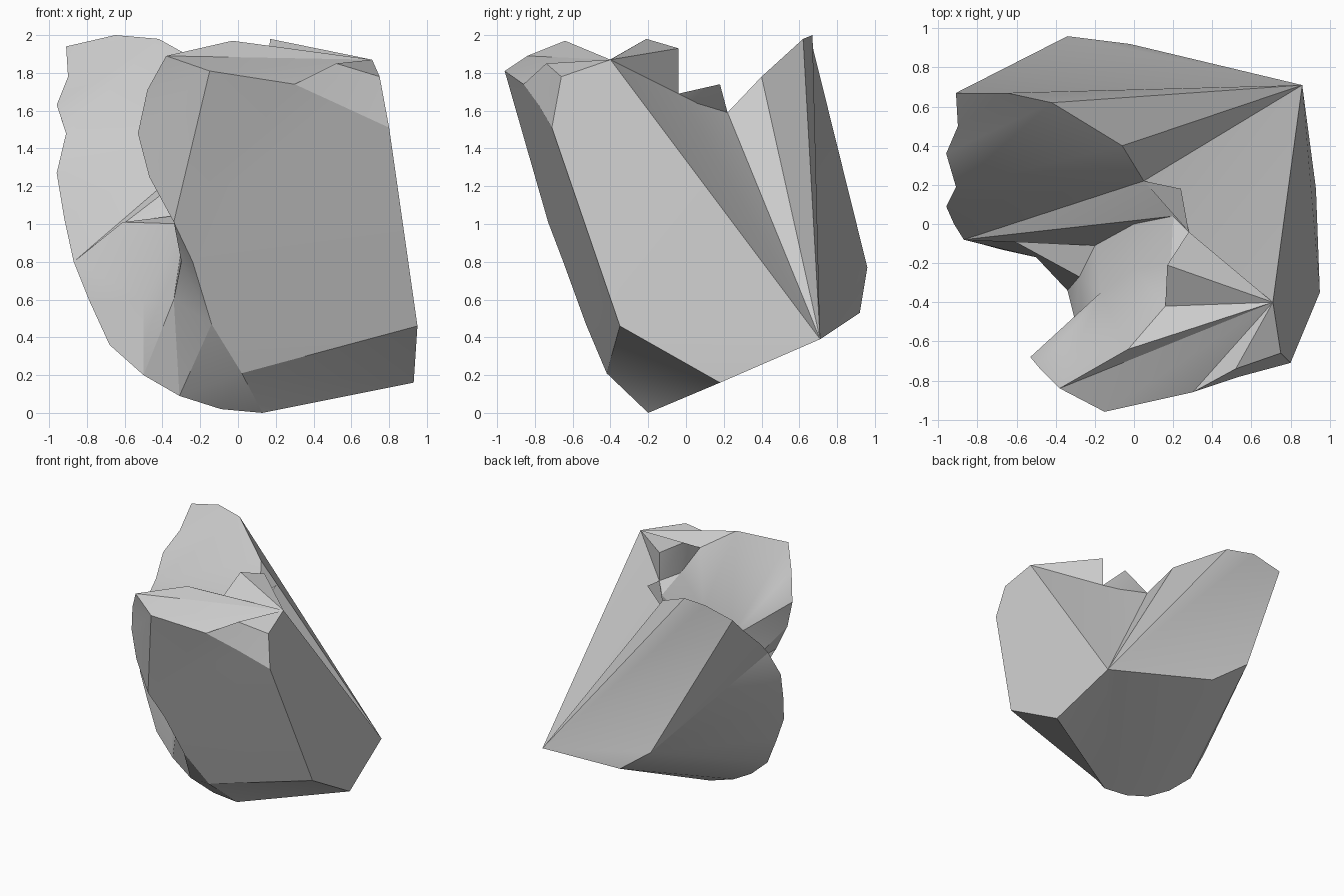
import bpy, bmesh, math
from mathutils import Vector

old = bpy.data.objects.get("Cube")
if old:
    bpy.data.objects.remove(old, do_unlink=True)

bm = bmesh.new()


def point(x, y, z):
    return bm.verts.new((x, y, z))


def path(*coords):
    return [point(*c) for c in coords]


def face(*verts):
    bm.faces.new(verts)


def strip(left, right):
    """Fill between two paths with triangles, always taking the shorter diagonal."""
    i = j = 0
    while i < len(left) - 1 or j < len(right) - 1:
        go_left = math.inf
        go_right = math.inf
        if i < len(left) - 1:
            go_left = (left[i + 1].co - right[j].co).length
        if j < len(right) - 1:
            go_right = (right[j + 1].co - left[i].co).length
        if go_left <= go_right:
            face(left[i], left[i + 1], right[j])
            i += 1
        else:
            face(left[i], right[j + 1], right[j])
            j += 1


def fan(centre, *outline):
    strip([centre], list(outline))


# Corners of the large broken planes
front_top = point(-.15, -.96, 1.81)
front_notch = point(.3, -.86, 1.74)
notch_low = point(.54, -.78, 1.63)
notch_high = point(.52, -.74, 1.85)
notch_side = point(.75, -.66, 1.78)
side_top = point(.8, -.71, 1.51)
side_low = point(.95, -.35, .46)
front_low = point(.02, -.42, .21)
base_side = point(.93, .18, .16)
base_back = point(.86, .71, .39)
back_low = point(-.02, .92, .53)
back_left = point(-.34, .96, .77)
peak = point(.71, -.4, 1.87)

# Scalloped left rim, from the top of the back wall down to the base
rim = path((-.91, .67, 1.94), (-.9, .5, 1.78), (-.96, .36, 1.63),
           (-.91, .19, 1.48), (-.96, .09, 1.27), (-.92, 0, 1.03),
           (-.87, -.08, .8), (-.79, -.1, .6), (-.68, -.13, .36),
           (-.5, -.17, .2), (-.31, -.2, .09), (-.09, -.2, .02), (.13, -.2, 0))
base = rim[-1]

# Crest of the back wall
crest = path((-.65, .67, 2), (-.42, .62, 1.98), (-.06, .4, 1.78), (.05, .22, 1.59))
saddle = crest[-1]

# Small fins beside the saddle
fin_tip = point(.24, .18, 1.74)
fin_foot = point(.28, -.04, 1.69)
horn_back = point(.28, -.04, 1.93)
horn_front = point(.17, -.21, 1.98)

# Top and left edge of the front slab
slab_top = path((.16, -.42, 1.86), (-.03, -.64, 1.97), (-.38, -.84, 1.89))
slab_left = path((-.48, -.74, 1.71), (-.53, -.68, 1.48), (-.47, -.7, 1.25),
                 (-.34, -.73, 1.01))
slab_foot = path((-.24, -.65, .8), (-.14, -.53, .47))
slab_corner = slab_top[-1]
slab_waist = slab_left[-1]

# Valley between slab and back wall
valley = path((.2, .04, 1.62), (0, 0, 1.4), (-.2, -.11, 1.06))
ledge = point(-.28, -.27, 1)
ledge_tip = point(-.61, -.09, 1.01)
crease = path((.19, -.2, 1.72), (0, -.23, 1.45), (-.17, -.35, 1.2), (-.26, -.48, .95))
bulge = path((-.5, -.17, .6), (-.34, -.34, .6), (-.3, -.5, .8))

# Front plane, slab side and chipped corner
face(front_top, front_notch, notch_low, side_top, side_low, front_low,
     slab_foot[1], slab_foot[0], slab_waist)
fan(front_top, slab_corner, *slab_left)
fan(notch_low, front_notch, notch_high, notch_side, side_top)
fan(peak, *slab_top, front_top, front_notch, notch_high, notch_side)

# Right plane and base
face(peak, notch_side, side_top, side_low, base_side, base_back)
fan(base_side, side_low, front_low, base)
fan(base, base_side, base_back, back_low)

# Curved underside and back plane
strip(rim, [back_left, back_low])
fan(base_back, back_low, back_left, rim[0], *crest, fin_foot, peak)

# Fins
fan(fin_tip, saddle, fin_foot, valley[0], saddle)
fan(horn_back, fin_foot, peak, horn_front)
fan(horn_front, peak, slab_top[0], crease[0])
fan(fin_foot, horn_back, horn_front, crease[0], valley[0])

# Hollow inside
strip(rim[:7], crest + valley + [ledge_tip])
strip(slab_top + slab_left, crease)
strip(crease, valley + [ledge])
strip(rim[6:], [ledge_tip] + bulge[:2] + [slab_foot[1], front_low])
fan(ledge, valley[-1], ledge_tip, *bulge, crease[-1])
fan(bulge[-1], crease[-1], slab_waist, *slab_foot, bulge[1])

bmesh.ops.recalc_face_normals(bm, faces=bm.faces[:])
bmesh.ops.triangulate(bm, faces=bm.faces[:])
mesh = bpy.data.meshes.new("rock_fragment")
bm.to_mesh(mesh)
bm.free()

# Plain stone colour
stone = bpy.data.materials.new("stone_grey")
stone.use_nodes = True
colour = (.6, .6, .6, 1)
stone.diffuse_color = colour
stone.node_tree.nodes["Principled BSDF"].inputs["Base Color"].default_value = colour
mesh.materials.append(stone)

rock = bpy.data.objects.new("rock_fragment", mesh)
bpy.context.collection.objects.link(rock)
bpy.context.view_layer.objects.active = rock
rock.select_set(True)
bpy.ops.object.shade_smooth_by_angle(angle=math.radians(30))
